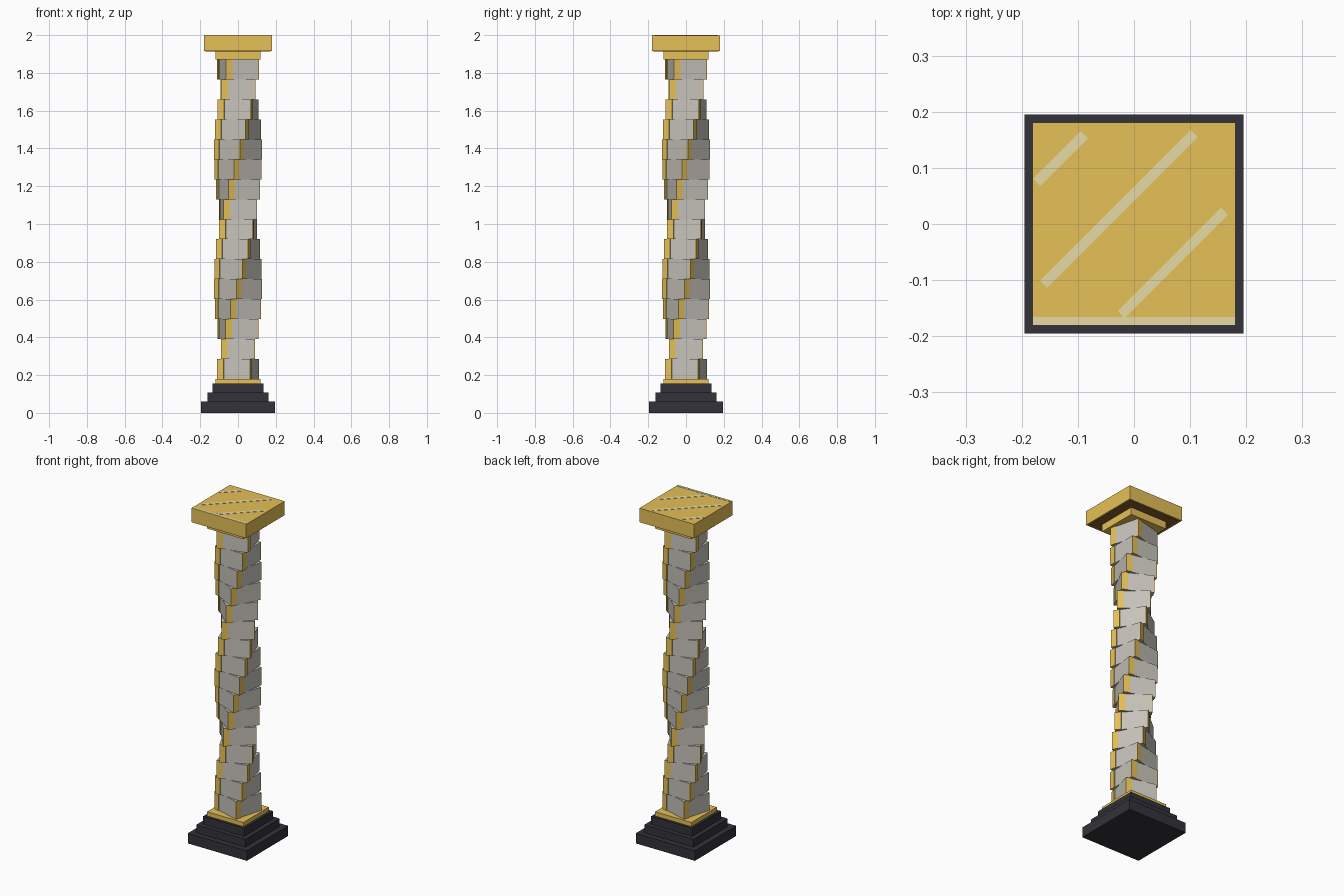
import bpy
from math import radians
from mathutils import Matrix, Vector

cube = bpy.data.objects.get("Cube")
if cube:
    bpy.data.objects.remove(cube, do_unlink=True)


def material(name, colour):
    mat = bpy.data.materials.new(name)
    mat.use_nodes = True
    mat.diffuse_color = (*colour, 1)
    mat.node_tree.nodes["Principled BSDF"].inputs["Base Color"].default_value = (*colour, 1)
    return mat


gold = material("gold", (0.79, 0.53, 0.095))
stone = material("pale stone", (0.57, 0.545, 0.495))
dark = material("dark stone", (0.033, 0.032, 0.043))
cream = material("pale cream", (0.79, 0.72, 0.38))
bronze = material("dark bronze", (0.23, 0.11, 0.025))


def box(name, low, high, mat, turn=0):
    """Box between two corners, turned about the column axis."""
    low, high = Vector(low), Vector(high)
    bpy.ops.mesh.primitive_cube_add(size=1)
    obj = bpy.context.object
    obj.name = name
    obj.data.transform(Matrix.Rotation(radians(turn), 4, "Z")
                       @ Matrix.Translation((low + high) / 2)
                       @ Matrix.Diagonal((*(high - low), 1)))
    obj.data.materials.append(mat)
    return obj


def slab(name, half, bottom, top, mat, turn=0):
    return box(name, (-half, -half, bottom), (half, half, top), mat, turn)


# Stepped plinth and lower collar
slab("plinth_bottom", 0.195, 0, 0.06, dark)
slab("plinth_middle", 0.162, 0.06, 0.107, dark)
slab("plinth_top", 0.135, 0.107, 0.155, dark)
slab("lower_collar", 0.12, 0.155, 0.18, gold)

# Twisted shaft: each course turns a little further than the one below
COURSES = 16
START, END = 0.18, 1.87
HALF, STRIP, RAISE = 0.088, 0.035, 0.004
height = (END - START) / COURSES
for i in range(COURSES):
    bottom = START + i * height
    top = bottom + height
    turn = -16 + 14 * i
    slab(f"shaft_block_{i + 1}", HALF, bottom, top, stone, turn)
    # Raised gold strip at the left end of every side
    for side in range(4):
        box(f"gold_strip_{i + 1}_{side + 1}",
            (-HALF, -HALF - RAISE, bottom), (-HALF + STRIP, -HALF, top),
            gold, turn + 90 * side)

# Upper collar, square cap and its dark soffit
CAP_TOP, INLAY_TOP = 1.9985, 2.0
slab("upper_collar", 0.12, 1.87, 1.915, gold)
slab("cap_soffit", 0.172, 1.913, 1.917, bronze)
slab("cap", 0.181, 1.915, CAP_TOP, gold)

# Thin pale inlays on the cap: a front border and three diagonal veins,
# each vein given by its offset from the centre line and its two ends
box("cap_front_inlay", (-0.18, -0.18, CAP_TOP), (0.18, -0.166, INLAY_TOP), cream)
for i, (offset, start, end) in enumerate([(0.038, -0.19, 0.19),
                                          (0.175, -0.07, 0.05),
                                          (-0.098, -0.13, 0.13)]):
    box(f"cap_vein_{i + 1}", (start, offset - 0.009, CAP_TOP),
        (end, offset + 0.009, INLAY_TOP), cream, 45)
